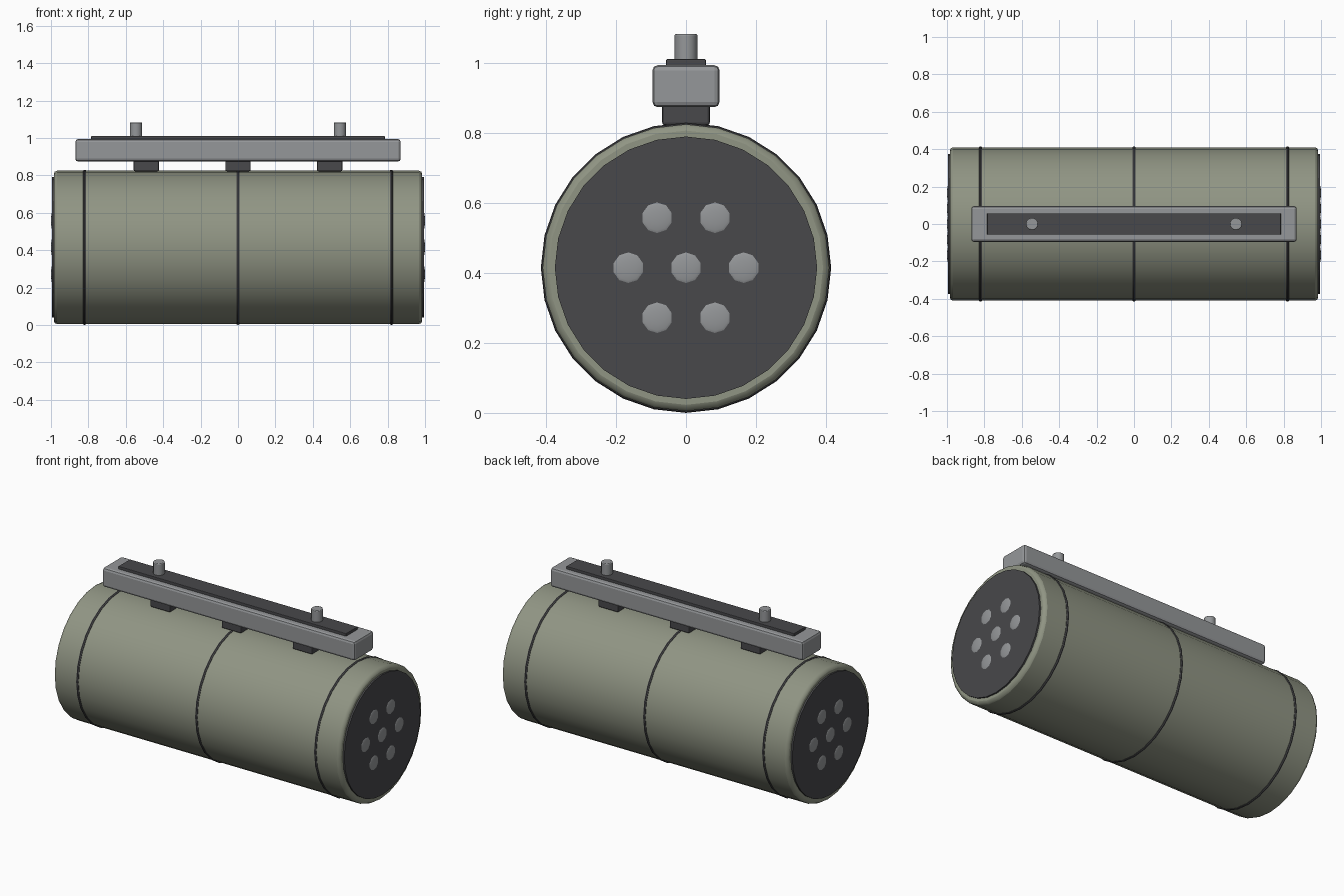
import bpy, bmesh, math
from mathutils import Matrix

if "Cube" in bpy.data.objects:
    bpy.data.objects.remove(bpy.data.objects["Cube"])

CZ = 0.415                       # height of the drum axis
TO_X = Matrix(((0, 0, 1, 0), (1, 0, 0, 0), (0, 1, 0, 0), (0, 0, 0, 1)))  # z axis -> x axis


def material(name, rgb):
    m = bpy.data.materials.new(name)
    m.diffuse_color = (*rgb, 1)
    m.use_nodes = True
    m.node_tree.nodes["Principled BSDF"].inputs["Base Color"].default_value = m.diffuse_color
    return m


OLIVE = material("olive", (0.28, 0.30, 0.23))
DARK = material("dark", (0.065, 0.065, 0.07))
STEEL = material("steel", (0.30, 0.31, 0.32))


def finish(name, bm, mat, bevel=0, segments=2, smooth=True):
    bmesh.ops.recalc_face_normals(bm, faces=bm.faces)
    me = bpy.data.meshes.new(name)
    bm.to_mesh(me)
    bm.free()
    me.materials.append(mat)
    ob = bpy.data.objects.new(name, me)
    bpy.context.collection.objects.link(ob)
    if bevel:
        mod = ob.modifiers.new("bevel", "BEVEL")
        mod.width, mod.segments = bevel, segments
        mod.limit_method = "ANGLE"
        mod.angle_limit = math.radians(40)
    if smooth:
        bpy.ops.object.select_all(action="DESELECT")
        ob.select_set(True)
        bpy.context.view_layer.objects.active = ob
        bpy.ops.object.shade_smooth_by_angle(angle=math.radians(40))
    return ob


def cylinder(name, mat, matrix, radius, depth, sides, **kw):
    bm = bmesh.new()
    bmesh.ops.create_cone(bm, cap_ends=True, segments=sides, radius1=radius,
                          radius2=radius, depth=depth, matrix=matrix)
    return finish(name, bm, mat, **kw)


def box(name, mat, x, hx, hy, z0, z1, bevel):
    bm = bmesh.new()
    bmesh.ops.create_cube(bm, size=1, matrix=Matrix.Translation((x, 0, (z0 + z1) / 2))
                          @ Matrix.Diagonal((2 * hx, 2 * hy, z1 - z0, 1)))
    return finish(name, bm, mat, bevel, smooth=False)


def ring(name, mat, x, major, minor, sides=28, tube=8):
    bm = bmesh.new()
    loops = []
    for i in range(sides):
        a = math.tau * i / sides
        loop = []
        for j in range(tube):
            b = math.tau * j / tube
            r = major + minor * math.cos(b)
            loop.append(bm.verts.new((x + minor * math.sin(b), r * math.cos(a), CZ + r * math.sin(a))))
        loops.append(loop)
    for i in range(sides):
        p, q = loops[i], loops[(i + 1) % sides]
        for j in range(tube):
            k = (j + 1) % tube
            bm.faces.new((p[j], q[j], q[k], p[k]))
    return finish(name, bm, mat)


# drum body
cylinder("drum_body", OLIVE, Matrix.Translation((0, 0, CZ)) @ TO_X, 0.41, 1.97, 28, bevel=0.018)

# dark bands round the drum
for n, x in enumerate((-0.82, 0, 0.82)):
    ring(f"band_{n + 1}", DARK, x, 0.405, 0.01)

# end plates, each with seven low domes
for side, s in (("left", -1), ("right", 1)):
    cylinder(f"{side}_end_plate", DARK, Matrix.Translation((s * 0.985, 0, CZ)) @ TO_X, 0.375, 0.02, 28)
    spots = [(0, 0)] + [(0.165 * math.cos(math.tau * i / 6), 0.165 * math.sin(math.tau * i / 6))
                        for i in range(6)]
    for n, (y, z) in enumerate(spots):
        bm = bmesh.new()
        bmesh.ops.create_uvsphere(bm, u_segments=10, v_segments=8, radius=0.052,
                                  matrix=Matrix.Translation((s * 0.99, y, CZ + z))
                                  @ TO_X @ Matrix.Diagonal((1, 1, 0.19, 1)))
        finish(f"{side}_dome_{n + 1}", bm, STEEL)

# mounting rail on three pads
for n, x in enumerate((-0.49, 0, 0.49)):
    box(f"rail_pad_{n + 1}", DARK, x, 0.068, 0.068, 0.822, 0.882, 0.008)
box("mounting_rail", STEEL, 0, 0.87, 0.096, 0.874, 0.994, 0.015)
box("rail_top_strip", DARK, 0, 0.785, 0.057, 0.985, 1.011, 0.003)

# pins on the rail
for side, x in (("left", -0.545), ("right", 0.545)):
    cylinder(f"{side}_pin", STEEL, Matrix.Translation((x, 0, 1.04)), 0.033, 0.086, 12, bevel=0.004)
